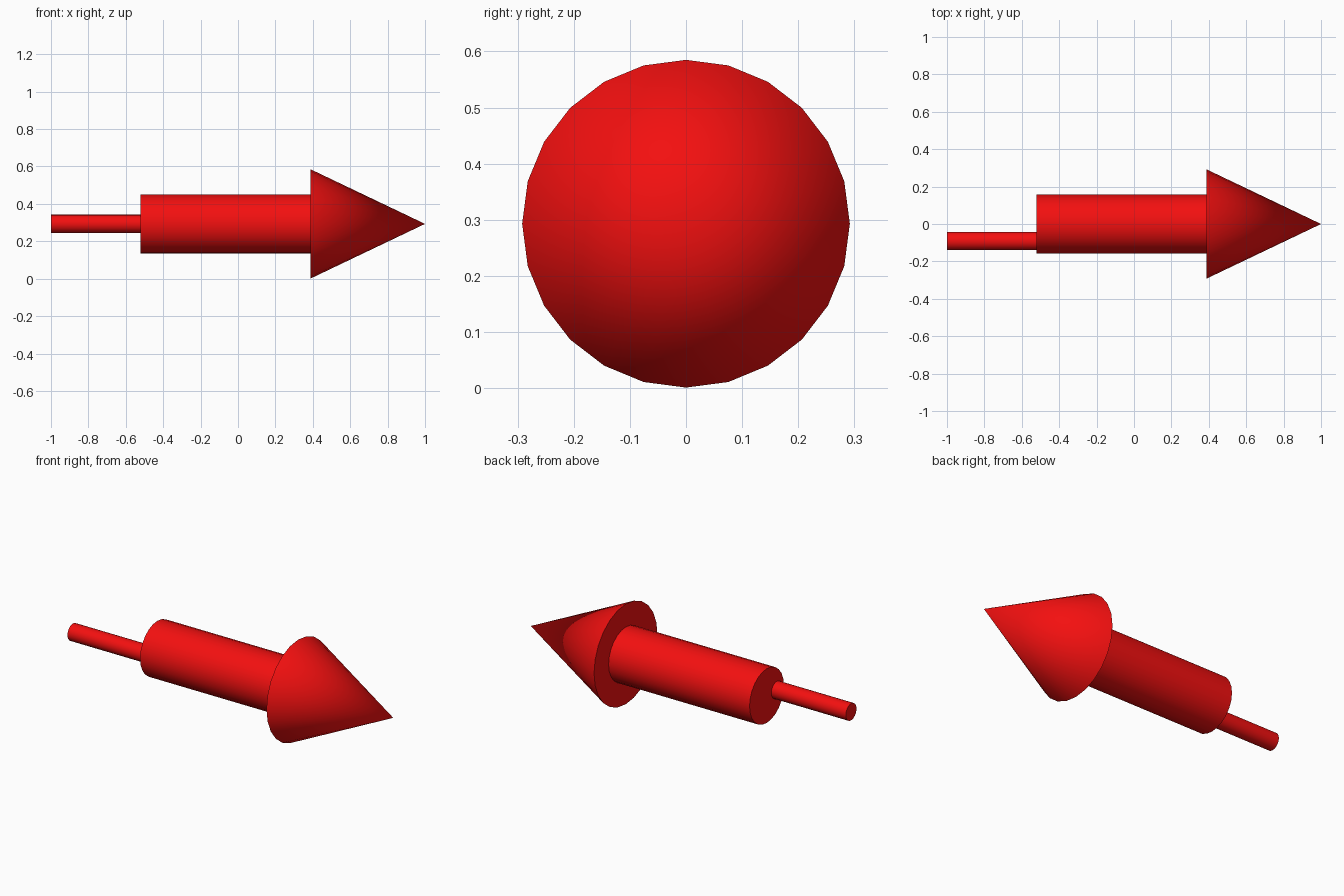
import bpy
from math import radians

if "Cube" in bpy.data.objects:
    bpy.data.objects.remove(bpy.data.objects["Cube"])

AXIS_Z = 0.293
SIDES = 24

red = bpy.data.materials.new("red")
red.diffuse_color = (0.9, 0.005, 0.005, 1)
red.use_nodes = True
red.node_tree.nodes["Principled BSDF"].inputs["Base Color"].default_value = red.diffuse_color


def turned_part(name, x0, x1, r0, r1, y=0.0):
    """Cone or cylinder lying along x, radius r0 at x0 and r1 at x1."""
    bpy.ops.mesh.primitive_cone_add(
        vertices=SIDES, radius1=r0, radius2=r1, depth=x1 - x0,
        location=((x0 + x1) / 2, y, AXIS_Z), rotation=(0, radians(90), 0))
    ob = bpy.context.object
    ob.name = name
    ob.data.materials.append(red)
    bpy.ops.object.shade_smooth_by_angle(angle=radians(30))
    return ob


# pointed tip
turned_part("nose_cone", 0.388, 1.0, 0.292, 0.0)
# thick middle
turned_part("body", -0.52, 0.388, 0.158, 0.158)
# thin rod, offset towards the front
turned_part("tail_rod", -1.0, -0.52, 0.049, 0.049, y=-0.091)
